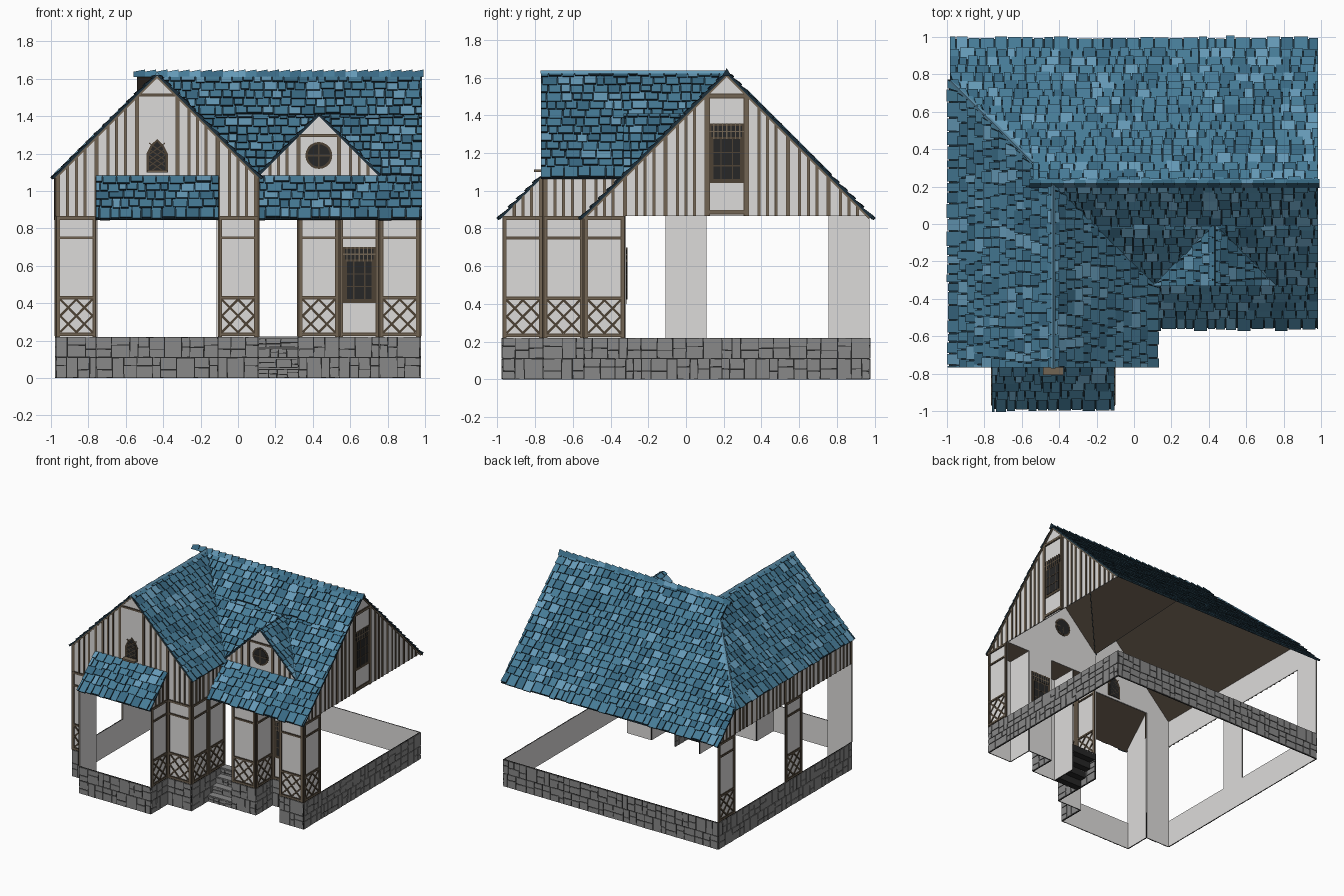
import bpy, bmesh, math, random
from mathutils import Vector

if "Cube" in bpy.data.objects:
    bpy.data.objects.remove(bpy.data.objects["Cube"])
random.seed(4)

# ---- palette -------------------------------------------------------------
COLOURS = {
    "tile_blue": (0.062, 0.20, 0.31), "tile_light": (0.13, 0.32, 0.47), "tile_deep": (0.04, 0.14, 0.225),
    "tile_edge": (0.012, 0.03, 0.045), "plaster": (0.72, 0.71, 0.70), "timber": (0.075, 0.055, 0.036),
    "timber_light": (0.17, 0.13, 0.088), "stone": (0.25, 0.25, 0.25), "dark": (0.02, 0.02, 0.02),
    "roof_underside": (0.075, 0.056, 0.04)}
IDX = {n: i for i, n in enumerate(COLOURS)}
MATS = []
for n, c in COLOURS.items():
    m = bpy.data.materials.new(n)
    m.diffuse_color = (*c, 1)
    m.use_nodes = True
    m.node_tree.nodes["Principled BSDF"].inputs["Base Color"].default_value = m.diffuse_color
    MATS.append(m)

M = 0.2161                                # building module
g = [-0.9725 + M * i for i in range(10)]  # module grid lines, same in x and y
Z1, Z2, Z3 = 0.22, 0.865, 0.865 + M       # plinth top, wall top, wing eave
CX, CY, DX = g[0] + 2.5 * M, g[2] + 3.5 * M, g[5] + 1.5 * M   # wing, main, dormer ridges
UP = Vector((0, 0, 1))


def finish(bm, name):
    bmesh.ops.recalc_face_normals(bm, faces=bm.faces)
    me = bpy.data.meshes.new(name)
    bm.to_mesh(me)
    bm.free()
    for m in MATS:
        me.materials.append(m)
    bpy.context.collection.objects.link(bpy.data.objects.new(name, me))


def prism(bm, a, b, side, cap_a=None, cap_b=None):
    """Solid between two matching rings of points."""
    va, vb = [bm.verts.new(p) for p in a], [bm.verts.new(p) for p in b]
    n = len(va)
    for i in range(n):
        j = (i + 1) % n
        bm.faces.new((va[i], va[j], vb[j], vb[i])).material_index = IDX[side]
    bm.faces.new(va).material_index = IDX[cap_a or side]
    bm.faces.new(vb).material_index = IDX[cap_b or side]


def plate(bm, f, poly, o0, o1, mat, back=None):
    """Polygon of (u, z) on wall plane f = (axis, position, outward sign)."""
    ax, c, s = f
    at = lambda u, z, o: (u, c + s * o, z) if ax == 'y' else (c + s * o, u, z)
    prism(bm, [at(u, z, o1) for u, z in poly], [at(u, z, o0) for u, z in poly], mat, mat, back)


def rect(bm, f, u0, u1, z0, z1, o0, o1, mat, back=None):
    plate(bm, f, [(u0, z0), (u1, z0), (u1, z1), (u0, z1)], o0, o1, mat, back)


def bar(bm, f, a, b, w, o0, o1, mat):
    d = Vector((b[0] - a[0], b[1] - a[1])).normalized() * w / 2
    x, y = -d.y, d.x
    plate(bm, f, [(a[0] + x, a[1] + y), (b[0] + x, b[1] + y), (b[0] - x, b[1] - y), (a[0] - x, a[1] - y)], o0, o1, mat)


def beam(bm, f, u0, u1, z0, z1):
    """Dark timber with a lighter face."""
    rect(bm, f, u0, u1, z0, z1, 0, 0.006, "timber")
    rect(bm, f, u0 + 0.005, u1 - 0.005, z0 + 0.005, z1 - 0.005, 0, 0.008, "timber_light")


def window(bm, f, u0, u1, z0, z1):
    rect(bm, f, u0, u1, z0, z1, -0.010, 0.004, "timber")
    zt = z0 + 0.74 * (z1 - z0)
    e = 0.022
    rect(bm, f, u0 + e, u1 - e, z0 + e, zt, -0.012, 0.006, "dark")
    rect(bm, f, u0 + e / 2, u1 - e / 2, zt + 0.012, z1 - e / 2, -0.012, 0.006, "dark")
    for i in (1, 2):
        bar(bm, f, (u0 + i * (u1 - u0) / 3, z0 + e), (u0 + i * (u1 - u0) / 3, zt), 0.006, -0.013, 0.008, "timber")
        z = z0 + e + i * (zt - z0 - e) / 3
        bar(bm, f, (u0 + e, z), (u1 - e, z), 0.006, -0.013, 0.008, "timber")
    for i in range(1, 8):
        u = u0 + i * (u1 - u0) / 8
        bar(bm, f, (u, zt), (u, z1), 0.006, -0.013, 0.008, "timber_light")
    bar(bm, f, (u0, (zt + z1) / 2), (u1, (zt + z1) / 2), 0.007, -0.013, 0.008, "timber_light")


def panel(name, f, u0, glazed=False):
    """One module of half-timbered ground-floor wall."""
    bm, u1 = bmesh.new(), u0 + M
    rect(bm, f, u0, u1, Z1, Z2, -0.006, 0, "plaster")
    for u in (u0, u1 - 0.022):
        beam(bm, f, u, u + 0.022, Z1, Z2)
    for z in (Z1 + 0.004, Z2 - 0.02):
        beam(bm, f, u0, u1, z, z + 0.02)
    beam(bm, f, u0, u1, 0.742, 0.758)
    if glazed:
        window(bm, f, u0 + 0.02, u1 - 0.02, 0.40, 0.70)
    else:
        beam(bm, f, u0, u1, 0.42, 0.438)
        a, b, c, d = u0 + 0.022, u1 - 0.022, 0.245, 0.42
        mu, mz = (a + b) / 2, (c + d) / 2
        mid = [(mu, c), (b, mz), (mu, d), (a, mz)]
        lines = [((a, c), (b, d)), ((a, d), (b, c))] + [(mid[i], mid[(i + 1) % 4]) for i in range(4)]
        for p, q in lines:
            bar(bm, f, p, q, 0.012, 0, 0.005, "timber")
    finish(bm, name)


def strips(bm, f, u0, u1, zb, top, skip=(9, 9)):
    """Vertical boards, cut at the roof line."""
    n = round((u1 - u0) / M * 4)
    for k in range(n + 1):
        w = 0.011 if k % 4 == 0 else 0.008
        u = min(max(u0 + k * M / 4 + (0, 0.008, 0, -0.008)[k % 4], u0 + w), u1 - w)
        if skip[0] < u < skip[1] or top(u) - zb(u) < 0.02:
            continue
        for ww, o, m in ((w, 0.004, "timber"), (w - 0.003, 0.006, "timber_light")):
            plate(bm, f, [(u - ww, zb(u)), (u + ww, zb(u)), (u + ww, top(u + ww)), (u - ww, top(u - ww))], 0, o, m)


# ---- stone plinth --------------------------------------------------------
def stones(bm, f, u0, u1, z0, z1, bands):
    h = (z1 - z0) / bands
    for b in range(bands):
        u = u0
        while u < u1 - 0.01:
            w = random.uniform(0.04, 0.10)
            e = u1 if u + w > u1 - 0.03 else u + w
            cut = random.choice((1, 0.4, 0.5, 0.6))
            za = z0 + b * h
            for a, c in ([(za, za + h)] if cut == 1 else [(za, za + h * cut), (za + h * cut, za + h)]):
                j = lambda: random.uniform(0.001, 0.005)
                plate(bm, f, [(u + j(), a + j()), (e - j(), a + j()), (e - j(), c - j()), (u + j(), c - j())], 0, 0.005, "stone")
            u = e

bm = bmesh.new()
ring = [(0, 9), (0, 1), (1, 1), (1, 0), (4, 0), (4, 1), (5, 1), (5, 3), (6, 3), (6, 2), (7, 2), (7, 3), (8, 3), (8, 2), (9, 2), (9, 9)]
for (i, j), (k, l) in zip(ring, ring[1:] + ring[:1]):
    if (i, j) == (5, 3):
        continue                          # open bay, closed by the steps
    if i == k:
        f, a, b = ('x', g[i], -1 if l < j else 1), *sorted((g[j], g[l]))
    else:
        f, a, b = ('y', g[j], -1 if k > i else 1), *sorted((g[i], g[k]))
    rect(bm, f, a, b, 0, Z1, -0.006, 0, "dark", "plaster")
    stones(bm, f, a, b, 0, Z1, 2)
finish(bm, "stone_plinth")

bm = bmesh.new()
for i in range(4):
    f, z = ('y', g[2] + i * M / 4, -1), i * Z1 / 4
    rect(bm, f, g[5], g[6], z, z + Z1 / 4, -M / 4, 0, "dark")
    stones(bm, f, g[5], g[6], z, z + Z1 / 4 - 0.008, 1)
    rect(bm, f, g[5], g[6], z + Z1 / 4 - 0.008, z + Z1 / 4 + 0.001, -M / 4, 0.006, "stone")
finish(bm, "entrance_steps")

# ---- ground-floor panels: axis, grid line, outward sign, module ------------
for n, (ax, line, s, mod) in enumerate([
        ('y', 1, -1, 0), ('y', 1, -1, 4), ('x', 1, -1, 0), ('x', 4, 1, 0), ('x', 5, 1, 1), ('x', 5, 1, 2),
        ('y', 2, -1, 6), ('y', 2, -1, 8), ('x', 6, -1, 2), ('x', 7, 1, 2), ('x', 8, -1, 2), ('x', 9, 1, 2),
        ('x', 0, -1, 4), ('x', 0, -1, 8)]):
    panel(f"timber_panel_{n}", (ax, g[line], s), g[mod])
panel("window_panel", ('y', g[3], -1), g[7], True)

# ---- wing gable ------------------------------------------------------------
bm, f = bmesh.new(), ('y', g[1], -1)
top = lambda u: Z3 + 2.5 * M - abs(u - CX)
for a, b in ((g[0], g[1]), (g[4], g[5])):
    rect(bm, f, a, b, Z2, Z3, -0.006, 0, "plaster")
plate(bm, f, [(g[0], Z3), (g[5], Z3), (CX, top(CX))], -0.006, 0, "plaster")
strips(bm, f, g[0], g[5], lambda u: Z3 if g[1] + .02 < u < g[4] - .02 else Z2, lambda u: min(top(u), 1.51), (CX - 0.07, CX + 0.07))
beam(bm, f, CX - 0.10, CX + 0.10, 1.505, 1.522)
for s in (-1, 1):
    bar(bm, f, (CX + s * 2.5 * M, Z3 - 0.012), (CX, top(CX) - 0.012), 0.01, 0, 0.007, "timber_light")
for r, o, m in ((0.058, 0.004, "timber"), (0.044, 0.006, "dark")):   # pointed window
    arch = [(CX - r, 1.10), (CX + r, 1.10), (CX + r, 1.17 + r / 2), (CX + r * .6, 1.21 + r * .6), (CX, 1.22 + r),
            (CX - r * .6, 1.21 + r * .6), (CX - r, 1.17 + r / 2)]
    plate(bm, f, arch, -0.006 - o, o, m)
for k in range(4):
    for s in (-1, 1):
        z = 1.10 + k * 0.032
        bar(bm, f, (CX - s * 0.042, z), (CX + s * 0.042, z + 0.06), 0.006, -0.012, 0.008, "timber")
rect(bm, f, CX - 0.055, CX + 0.055, 1.098, 1.113, 0, 0.05, "timber_light")
finish(bm, "wing_gable")

# ---- right gable -----------------------------------------------------------
bm, f = bmesh.new(), ('x', g[9], 1)
top = lambda u: Z2 + 3.5 * M - abs(u - CY)
plate(bm, f, [(g[2], Z2), (g[9], Z2), (CY, top(CY))], -0.006, 0, "plaster")
strips(bm, f, g[2], g[9], lambda u: Z2, lambda u: min(top(u), 1.51), (g[5] + 0.015, g[6] - 0.015))
for s in (-1, 1):
    bar(bm, f, (CY + s * 3.5 * M, Z2 - 0.012), (CY, top(CY) - 0.012), 0.01, 0, 0.007, "timber_light")
for u in (g[5], g[6] - 0.02):
    beam(bm, f, u, u + 0.02, Z2, 1.52)
for z in (Z2 + 0.01, 1.49):
    beam(bm, f, g[5], g[6], z, z + 0.024)
window(bm, f, g[5] + 0.016, g[6] - 0.016, 1.04, 1.355)
finish(bm, "right_gable")

# ---- dormer front ------------------------------------------------------------
bm, f = bmesh.new(), ('y', g[3], -1)
top = lambda u: Z3 + 1.5 * M - abs(u - DX)
rect(bm, f, g[5], g[9], Z2, Z3, -0.006, 0, "plaster")
plate(bm, f, [(g[5], Z3), (g[8], Z3), (DX, top(DX))], -0.006, 0, "plaster")
strips(bm, f, g[5], g[8], lambda u: Z3, lambda u: min(top(u), 1.30), (DX - 0.085, DX + 0.085))
beam(bm, f, DX - 0.11, DX + 0.11, 1.288, 1.304)
for r, o, m in ((0.072, 0.004, "timber"), (0.06, 0.006, "dark")):
    plate(bm, f, [(DX + r * math.cos(t * math.pi / 10), 1.19 + r * math.sin(t * math.pi / 10)) for t in range(20)], -0.006 - o, o, m)
bar(bm, f, (DX - 0.065, 1.19), (DX + 0.065, 1.19), 0.009, -0.012, 0.008, "timber")
bar(bm, f, (DX, 1.125), (DX, 1.255), 0.009, -0.012, 0.008, "timber")
finish(bm, "dormer_front")

# ---- low boarded walls under the eaves ---------------------------------------
for name, f, a, b, top in [
        ("left_eave_wall", ('x', g[0], -1), g[1], g[9], lambda u: min(Z3, Z2 + g[9] - u)),
        ("wing_side_wall", ('x', g[5], 1), g[1], g[3], lambda u: Z3),
        ("porch_left_wall", ('x', g[1], -1), g[0], g[1], lambda u: Z2 + u - g[0]),
        ("porch_right_wall", ('x', g[4], 1), g[0], g[1], lambda u: Z2 + u - g[0])]:
    bm = bmesh.new()
    us = [b, g[8], a] if name[0] == "l" else [b, a]
    plate(bm, f, [(a, Z2), (b, Z2)] + [(u, top(u) + 0.0005) for u in us], -0.006, 0, "plaster")
    strips(bm, f, a, b, lambda u: Z2, top)
    finish(bm, name)

# ---- tiled roof slopes (all 45 degrees) --------------------------------------
ROW = M / 5


def slope(name, axis, line, z0, sign, p0, p1, lo, hi, eave=0.016):
    """axis: ridge direction; sign: inward direction; lo/hi: end limits at run p."""
    bm = bmesh.new()
    U, I, O = (Vector((1, 0, 0)), Vector((0, sign, 0)), Vector((0, line, z0))) if axis == 'x' else \
              (Vector((0, 1, 0)), Vector((sign, 0, 0)), Vector((line, 0, z0)))
    N = (UP - I).normalized()
    at = lambda u, p, w: O + U * min(max(u, lo(p)), hi(p)) + (I + UP) * p + N * w
    p, first = p0, True
    while p < p1 - 0.002:
        q = min(p + ROW, p1)
        pb = p - (eave if first else 0)
        deck = lambda w: [at(-9, pb, w), at(9, pb, w), at(9, q, w), at(-9, q, w)]
        prism(bm, deck(0.001), deck(-0.004), "tile_edge", "tile_edge", "roof_underside")
        u, end = min(lo(p), lo(q)) - random.uniform(0, 0.04), max(hi(p), hi(q))
        while u < end:
            w = random.uniform(0.04, 0.085)
            b = pb + random.uniform(-0.006, 0.006)
            t = min(q + 0.01, p1)
            span = lambda r: min(u + w - 0.006, hi(r)) - max(u, lo(r))
            if max(span(b), span(t)) > 0.004:
                h = random.uniform(0.011, 0.018)
                quad = lambda wb, wt: [at(u, b, wb), at(u + w - 0.006, b, wb), at(u + w - 0.006, t, wt), at(u, t, wt)]
                col = random.choices(("tile_blue", "tile_light", "tile_deep"), (62, 18, 20))[0]
                prism(bm, quad(h, 0.004), quad(0, 0), "tile_edge", col)
            u += w
        p, first = q, False
    finish(bm, name)

k = lambda v: (lambda p: v)
E, W = g[9] + 0.012, g[0] - 0.012
valley = lambda p: g[5] - max(0, p - M)
slope("main_roof_back", 'x', g[9], Z2, -1, 0, 3.5 * M, lambda p: W if p < M else min(g[2], g[0] + p - M), k(E))
slope("main_roof_front_eave", 'x', g[2], Z2, 1, 0, M, k(g[5]), k(E))
slope("main_roof_front_left", 'x', g[2], Z2, 1, M, 2.5 * M, valley, lambda p: g[5] + max(0, p - M), 0)
slope("main_roof_front_right", 'x', g[2], Z2, 1, M, 2.5 * M, lambda p: g[8] - max(0, p - M), k(E), 0)
slope("main_roof_front_top", 'x', g[2], Z2, 1, 2.5 * M, 3.5 * M, valley, k(E), 0)
F = g[1] - 0.012
slope("wing_roof_left", 'y', g[0], Z3, 1, 0, 2.5 * M, k(F), lambda p: g[8] - p)
slope("wing_roof_right", 'y', g[5], Z3, -1, 0, 2.5 * M, k(F), lambda p: g[3] + p)
slope("dormer_roof_left", 'y', g[5], Z3, 1, 0, 1.5 * M, k(g[3] - 0.008), lambda p: g[3] + max(p, 0), 0.004)
slope("dormer_roof_right", 'y', g[8], Z3, -1, 0, 1.5 * M, k(g[3] - 0.008), lambda p: g[3] + max(p, 0), 0.004)
slope("porch_roof", 'x', g[0], Z2, 1, 0, M, k(g[1] - 0.004), k(g[4] + 0.004))

# ---- ridge caps and hip strip --------------------------------------------------
def cap(bm, a, b, r, mat, ha=0.0, hb=0.0):
    a, b = Vector(a), Vector(b)
    s = (b - a).cross(UP).normalized() * r
    sec = lambda c, h: [c - s - UP * r, c + UP * h, c + s - UP * r]
    prism(bm, sec(a, ha), sec(b, hb), "tile_edge" if r > 0.02 else mat)
    if r > 0.02:
        for f in list(bm.faces)[-5:-2]:
            f.material_index = IDX[mat]

ridge = Z2 + 3.5 * M
bm = bmesh.new()
n = 26
for i in range(n):
    x = -0.56 + i * 1.55 / n
    cap(bm, (x, CY, ridge + 0.012), (x + 1.55 / n + 0.003, CY, ridge + 0.012), 0.024,
        random.choice(("tile_blue", "tile_deep", "tile_light")), 0.004, 0.016)
finish(bm, "main_ridge_caps")
bm = bmesh.new()
cap(bm, (CX, g[1] - 0.015, ridge + 0.012), (CX, CY, ridge + 0.012), 0.012, "tile_light", 0.004, 0.004)
cap(bm, (g[0] - 0.01, g[8] + 0.01, Z3 + 0.008), (g[2], g[6] + 0.005, Z3 + 2 * M + 0.012), 0.012, "tile_light", 0.006, 0.006)
finish(bm, "wing_ridge_and_hip_strip")
